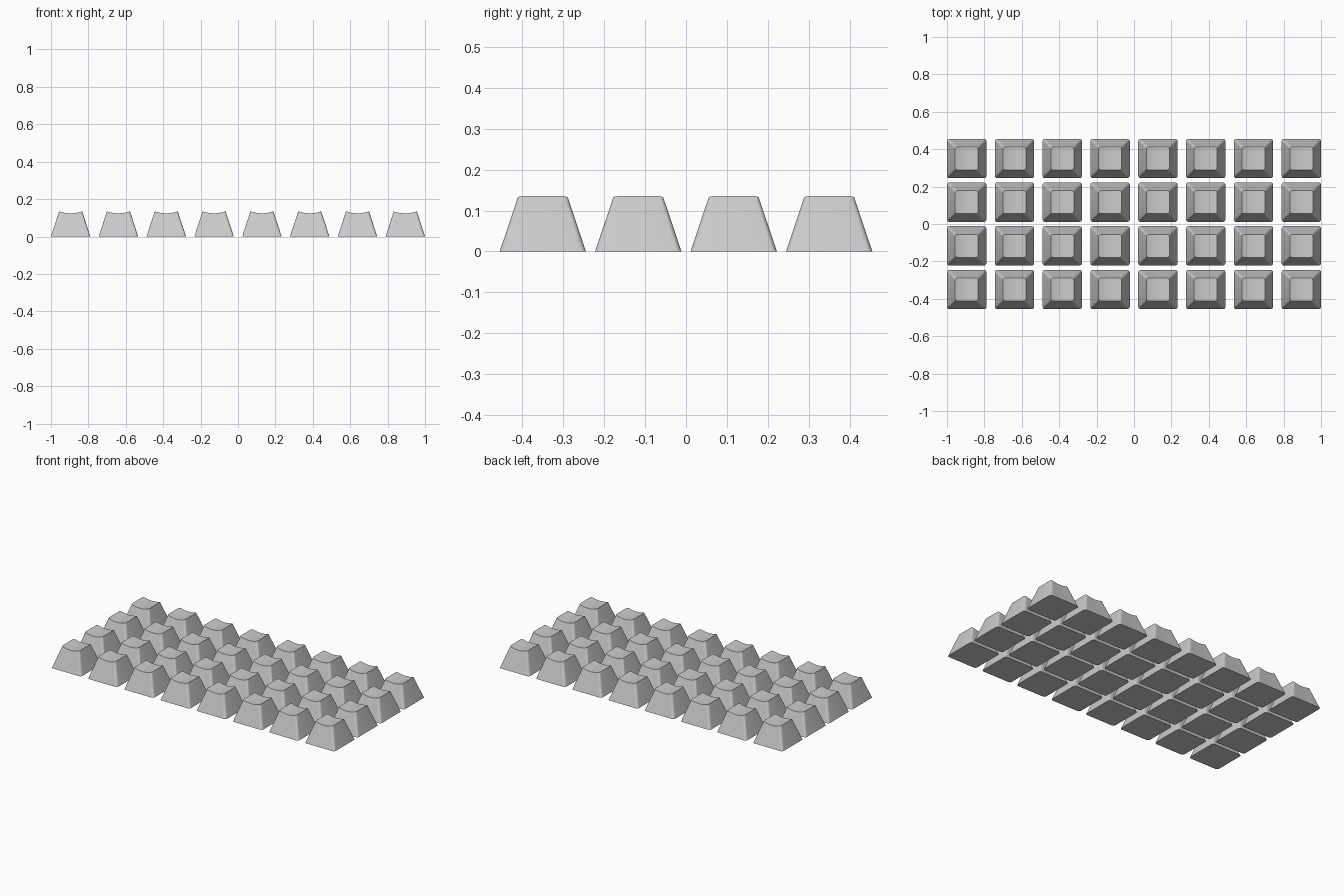
import bpy, math

if "Cube" in bpy.data.objects:
    bpy.data.objects.remove(bpy.data.objects["Cube"])

BASE, TOP = 0.1055, 0.0615      # half widths at foot and crown
HEIGHT, SAG = 0.135, 0.011      # rim height and depth of the scooped top
COLS, ROWS = 8, 4
PITCH_X, PITCH_Y = 0.2556, 0.2335


def half_outline(h, r, arc=5, edge=10):
    """Upper half of a rounded square, from right to left."""
    c = h - r
    right = [(c + r * math.cos(a), c + r * math.sin(a))
             for a in (math.pi / 2 * i / arc for i in range(arc + 1))]
    mid = [(c - 2 * c * i / edge, h) for i in range(1, edge)]
    left = [(-x, y) for x, y in reversed(right)]
    return right + mid + left


def keycap_mesh():
    foot = half_outline(BASE, 0.014)
    crown = half_outline(TOP, 0.012)
    n = len(foot)
    mirror = lambda pts: pts + [(x, -y) for x, y in reversed(pts)]
    verts = [(x, y, 0) for x, y in mirror(foot)]
    # crown follows a shallow cylinder running front to back
    verts += [(x, y, HEIGHT - SAG + SAG * (x / TOP) ** 2) for x, y in mirror(crown)]
    m = 2 * n
    faces = [tuple(reversed(range(m)))]                                   # underside
    faces += [(i, (i + 1) % m, (i + 1) % m + m, i + m) for i in range(m)]  # walls
    faces += [(m + i, m + i + 1, 2 * m - 2 - i, 2 * m - 1 - i)
              for i in range(n - 1)]                                      # scooped top
    mesh = bpy.data.meshes.new("keycap")
    mesh.from_pydata(verts, [], faces)
    mesh.update()
    return mesh


# One keycap shared by the whole grid
mesh = keycap_mesh()
for row in range(ROWS):
    for col in range(COLS):
        key = bpy.data.objects.new(f"keycap_row{row + 1}_col{col + 1}", mesh)
        key.location = ((col - (COLS - 1) / 2) * PITCH_X,
                        (row - (ROWS - 1) / 2) * PITCH_Y, 0)
        bpy.context.collection.objects.link(key)
        if row == col == 0:
            bpy.context.view_layer.objects.active = key
            key.select_set(True)
            bpy.ops.object.shade_smooth_by_angle(angle=math.radians(30))
            mesh = key.data
